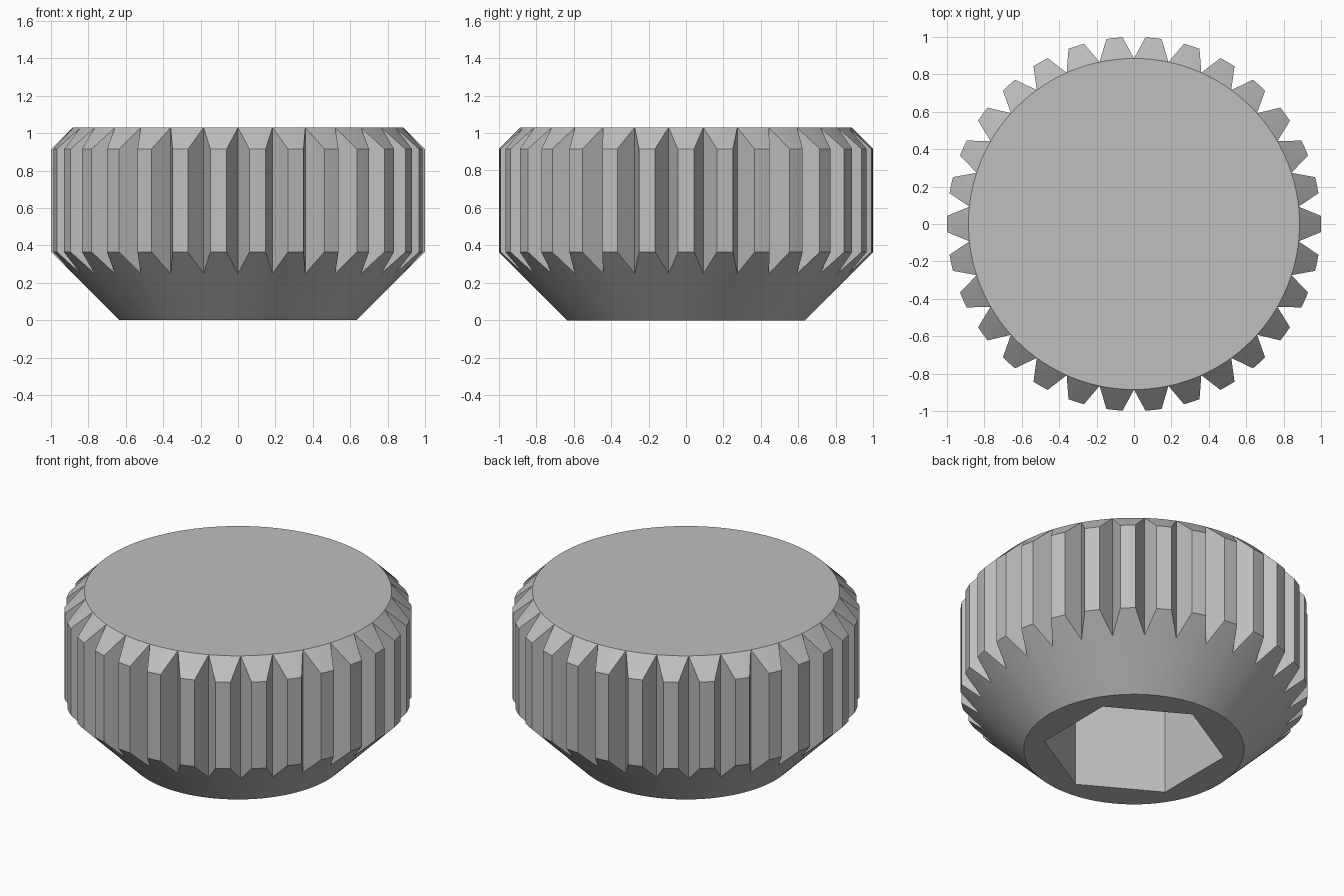
import bpy, bmesh
from math import sin, cos, pi, radians
from mathutils import Vector

cube = bpy.data.objects.get("Cube")
if cube:
    bpy.data.objects.remove(cube, do_unlink=True)

TEETH = 30
PITCH = 2 * pi / TEETH
TIP_R, ROOT_R, FOOT_R = 1.0, 0.885, 0.635
HEIGHT = 1.03
TIP_HALF = radians(2.5)
FLANK_STEPS = 4
HEX_R, HEX_DEPTH = 0.525, 0.75

grey = bpy.data.materials.new("plain grey")
grey.use_nodes = True
colour = (0.52, 0.52, 0.52, 1)
grey.diffuse_color = colour
grey.node_tree.nodes["Principled BSDF"].inputs["Base Color"].default_value = colour


def polar(r, a):
    return Vector((r * cos(a), r * sin(a), 0))


# Knurled outline: straight flanks between root and tip, arc across the tip
outline = []
for i in range(TEETH):
    a = i * PITCH
    root_a, tip_a = polar(ROOT_R, a - PITCH / 2), polar(TIP_R, a - TIP_HALF)
    tip_b, root_b = polar(TIP_R, a + TIP_HALF), polar(ROOT_R, a + PITCH / 2)
    outline += [root_a.lerp(tip_a, k / FLANK_STEPS) for k in range(FLANK_STEPS)]
    outline += [tip_a, polar(TIP_R, a)]
    outline += [tip_b.lerp(root_b, k / FLANK_STEPS) for k in range(FLANK_STEPS)]

# Rings: foot circle, cone edge, chamfer edge, top circle
bm = bmesh.new()
rings = [[], [], [], []]
for p in outline:
    r = p.length
    levels = [(FOOT_R, 0), (r, r - FOOT_R),
              (r, HEIGHT + ROOT_R - r), (ROOT_R, HEIGHT)]
    for ring, (radius, z) in zip(rings, levels):
        ring.append(bm.verts.new(p.normalized() * radius + Vector((0, 0, z))))


def skin(low, high):
    n = len(low)
    for i in range(n):
        j = (i + 1) % n
        bm.faces.new((low[i], low[j], high[j], high[i]))


for low, high in zip(rings, rings[1:]):
    skin(low, high)
bm.faces.new(rings[-1])

# Hexagonal socket in the underside
mouth, floor = [[bm.verts.new(polar(HEX_R, pi / 6 + k * pi / 3) + Vector((0, 0, z)))
                 for k in range(6)] for z in (0, HEX_DEPTH)]
skin(mouth, floor)
bm.faces.new(floor)

# Flat underside between the foot circle and the socket mouth
rim = [bm.edges.get((loop[i - 1], loop[i]))
       for loop in (rings[0], mouth) for i in range(len(loop))]
bmesh.ops.triangle_fill(bm, edges=rim, use_beauty=True)
bmesh.ops.remove_doubles(bm, verts=bm.verts, dist=0.0005)
bmesh.ops.recalc_face_normals(bm, faces=bm.faces)

mesh = bpy.data.meshes.new("knob")
bm.to_mesh(mesh)
bm.free()
mesh.materials.append(grey)
knob = bpy.data.objects.new("knob", mesh)
bpy.context.collection.objects.link(knob)
bpy.ops.object.select_all(action="DESELECT")
knob.select_set(True)
bpy.context.view_layer.objects.active = knob
bpy.ops.object.shade_smooth_by_angle(angle=radians(25))
